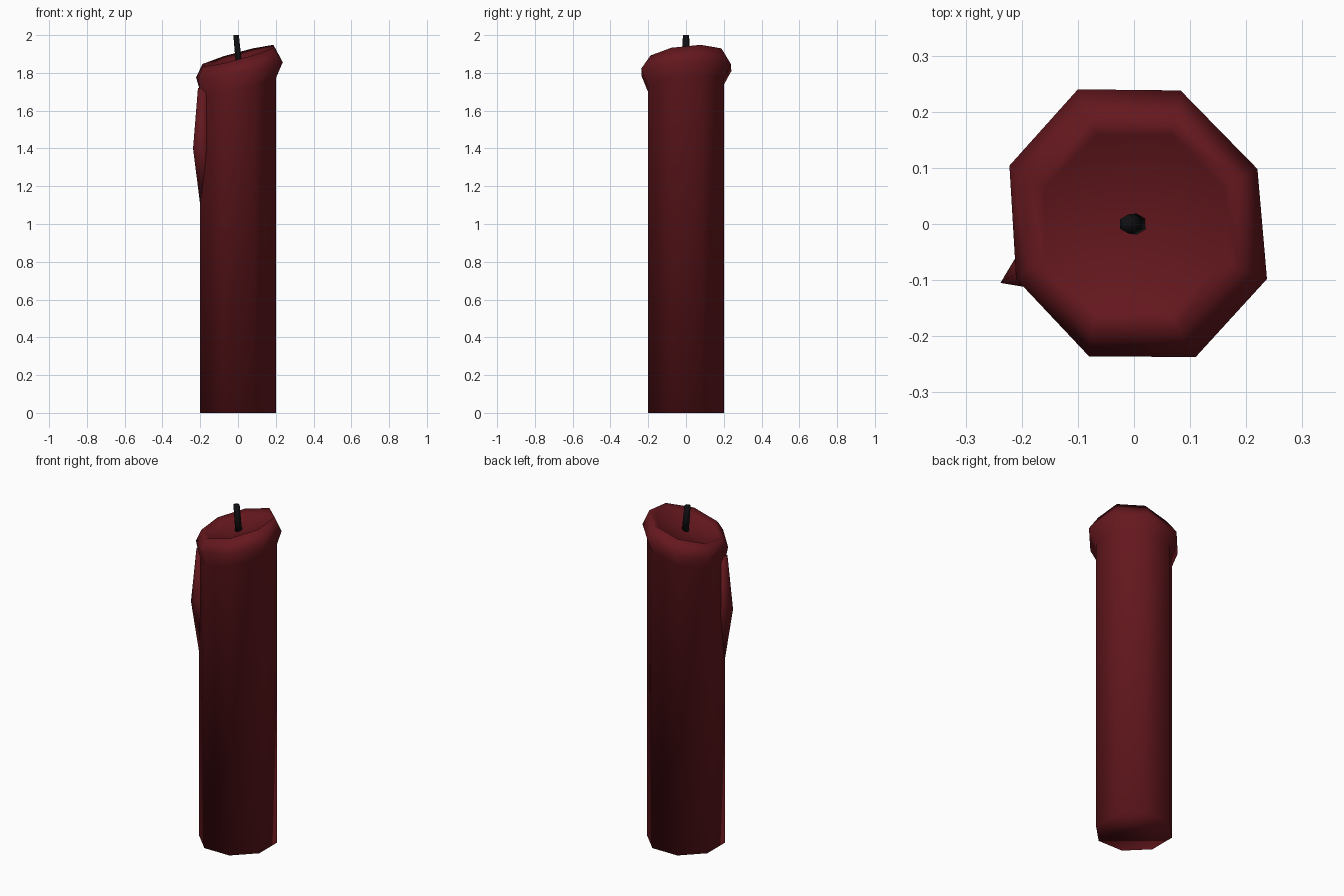
import bpy, bmesh, math

if "Cube" in bpy.data.objects:
    bpy.data.objects.remove(bpy.data.objects["Cube"])


def material(name, rgb):
    m = bpy.data.materials.new(name)
    m.diffuse_color = (*rgb, 1)
    m.use_nodes = True
    m.node_tree.nodes["Principled BSDF"].inputs["Base Color"].default_value = m.diffuse_color
    return m


def loft(name, rings, mat, tip=None):
    """Skin a stack of rings; cap the bottom, close the top with a fan or a face."""
    bm = bmesh.new()
    loops = [[bm.verts.new(p) for p in ring] for ring in rings]
    n = len(loops[0])
    for a, b in zip(loops, loops[1:]):
        for i in range(n):
            j = (i + 1) % n
            bm.faces.new((a[i], a[j], b[j], b[i]))
    bm.faces.new(loops[0][::-1])
    if tip:
        t = bm.verts.new(tip)
        for i in range(n):
            bm.faces.new((loops[-1][i], loops[-1][(i + 1) % n], t))
    else:
        bm.faces.new(loops[-1])
    bmesh.ops.recalc_face_normals(bm, faces=bm.faces)
    for f in bm.faces:
        f.smooth = True
    me = bpy.data.meshes.new(name)
    bm.to_mesh(me)
    bm.free()
    me.materials.append(mat)
    ob = bpy.data.objects.new(name, me)
    bpy.context.collection.objects.link(ob)
    return ob


def ring(r, z, sx=0.0, sy=0.0, n=8, cx=0.0, cy=0.0):
    """Polygon ring whose height tilts by sx along x and sy along y."""
    pts = []
    for i in range(n):
        a = 2 * math.pi * (i + 0.5) / n
        x, y = cx + r * math.cos(a), cy + r * math.sin(a)
        pts.append((x, y, z + sx * x + sy * y))
    return pts


wax = material("red_wax", (0.13, 0.009, 0.013))
black = material("black_wick", (0.005, 0.005, 0.006))

# candle body: octagonal column, swollen tilted rim and shallow melted pool
lip = [(.22, .098), (.083, .238), (-.10, .24), (-.222, .104),
       (-.21, -.098), (-.08, -.236), (.11, -.237), (.237, -.098)]
lip_ring = [(x, y, 1.815 + 0.2 * x + 0.06 * y) for x, y in lip]
loft("candle_body", [
    ring(0.2165, 0),
    ring(0.2165, 1.735, 0.22, 0.1),
    lip_ring,
    ring(0.203, 1.89, 0.27, 0.1),
    ring(0.172, 1.87, 0.27, 0.1),
], wax, tip=(0, 0, 1.845))

# wax drip: ridge running down the front left corner
drip = []
for z, out, half in ((1.10, 0.0, 0.01), (1.40, 0.038, 0.045), (1.72, 0.012, 0.045)):
    drip.append([(-0.198, -0.083 + half, z),
                 (-0.2 - out, -0.083 - out * 0.58, z),
                 (-0.198 + half * 0.7, -0.083 - half * 0.75, z),
                 (-0.165, -0.07, z)])
loft("wax_drip", drip, wax)

# wick: thin leaning stick
loft("wick", [ring(0.019, 1.83, n=6, cx=0.006),
              ring(0.017, 2.0, n=6, cx=-0.010)], black)
